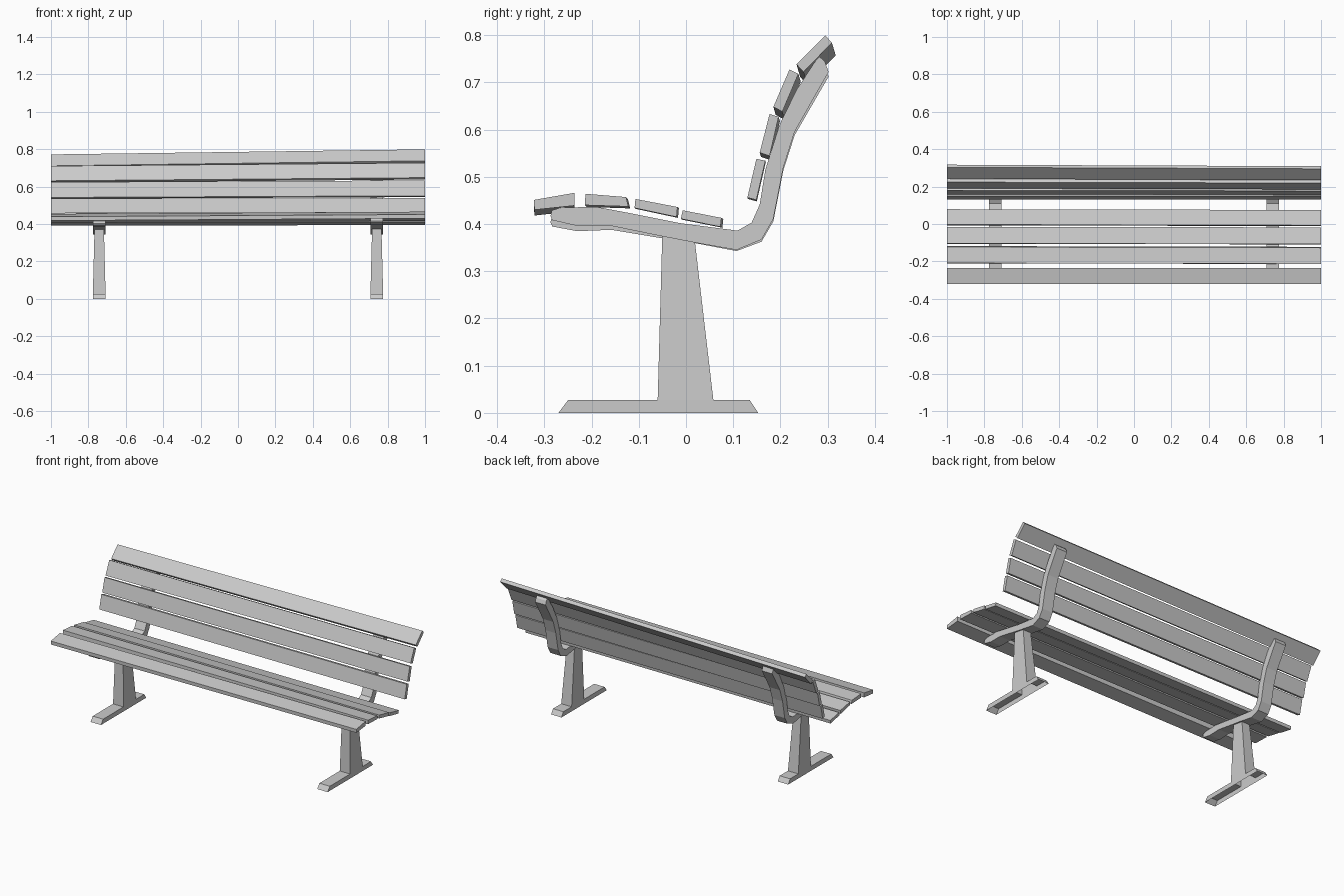
import bpy, bmesh


def loft(name, left, right, skip=(), caps=True):
    """Bridge two matching 3D outlines; skip lists side faces to leave open."""
    bm = bmesh.new()
    a = [bm.verts.new(p) for p in left]
    b = [bm.verts.new(p) for p in right]
    n = len(a)
    for i in range(n):
        if i not in skip:
            j = (i + 1) % n
            bm.faces.new((a[i], a[j], b[j], b[i]))
    if caps:
        bm.faces.new(a[::-1])
        bm.faces.new(b)
    bmesh.ops.recalc_face_normals(bm, faces=bm.faces)
    me = bpy.data.meshes.new(name)
    bm.to_mesh(me)
    bm.free()
    ob = bpy.data.objects.new(name, me)
    bpy.context.collection.objects.link(ob)
    return ob


# Slats: right-end cross-section, then (dy, dz) sag of the left end
slats = {
    "seat_slat_1": ([(-.322, .451), (-.236, .466), (-.236, .439), (-.321, .430)], (0, -.012)),
    "seat_slat_2": ([(-.213, .464), (-.127, .457), (-.122, .437), (-.214, .440)], (.004, -.004)),
    "seat_slat_3": ([(-.107, .453), (-.018, .436), (-.020, .415), (-.109, .434)], (.003, -.002)),
    "seat_slat_4": ([(-.007, .429), (.075, .413), (.073, .394), (-.011, .411)], (.004, -.002)),
    "back_slat_1": ([(.149, .538), (.168, .534), (.149, .451), (.130, .456)], (.001, -.003)),
    "back_slat_2": ([(.177, .633), (.196, .627), (.177, .544), (.156, .551)], (.003, -.009)),
    "back_slat_3": ([(.219, .727), (.238, .718), (.204, .638), (.185, .648)], (.005, -.017)),
    "back_slat_4": ([(.295, .799), (.309, .784), (.249, .722), (.234, .738)], (.008, -.027)),
}
for name, (sec, (dy, dz)) in slats.items():
    loft(name, [(-1, y + dy, z + dz) for y, z in sec], [(1, y, z) for y, z in sec])

# Curved rib profile carrying seat and back
rib = [(-.287, .417), (-.284, .429), (-.264, .435), (-.188, .436), (-.124, .424),
       (-.014, .402), (.109, .386), (.139, .403), (.156, .441), (.168, .515),
       (.198, .61), (.234, .684), (.281, .756), (.294, .744), (.302, .722),
       (.278, .680), (.230, .595), (.206, .519), (.185, .411), (.160, .367),
       (.107, .345), (.022, .360), (-.056, .375), (-.158, .396), (-.230, .396),
       (-.283, .408)]
# Foot and post profiles, open underneath
foot = [(-.27, 0), (-.25, .027), (-.06, .027), (.058, .027), (.135, .027), (.153, 0)]
post = [(-.06, .027), (-.05, .385), (.018, .370), (.058, .027)]

for side, cx in (("left", -.742), ("right", .742)):
    sag = .04 if cx < 0 else 0
    pts = [(y, z - sag * abs(y - .05)) for y, z in rib]
    loft(side + "_rib", [(cx - .034, y, z) for y, z in pts],
         [(cx + .034, y, z) for y, z in pts])
    loft(side + "_foot", [(cx - .034, y, z) for y, z in foot],
         [(cx + .034, y, z) for y, z in foot], skip=(2, 5))
    w = lambda z: .034 - .009 * (z - .027) / .35
    loft(side + "_post", [(cx - w(z), y, z) for y, z in post],
         [(cx + w(z), y, z) for y, z in post], skip=(1, 3))
